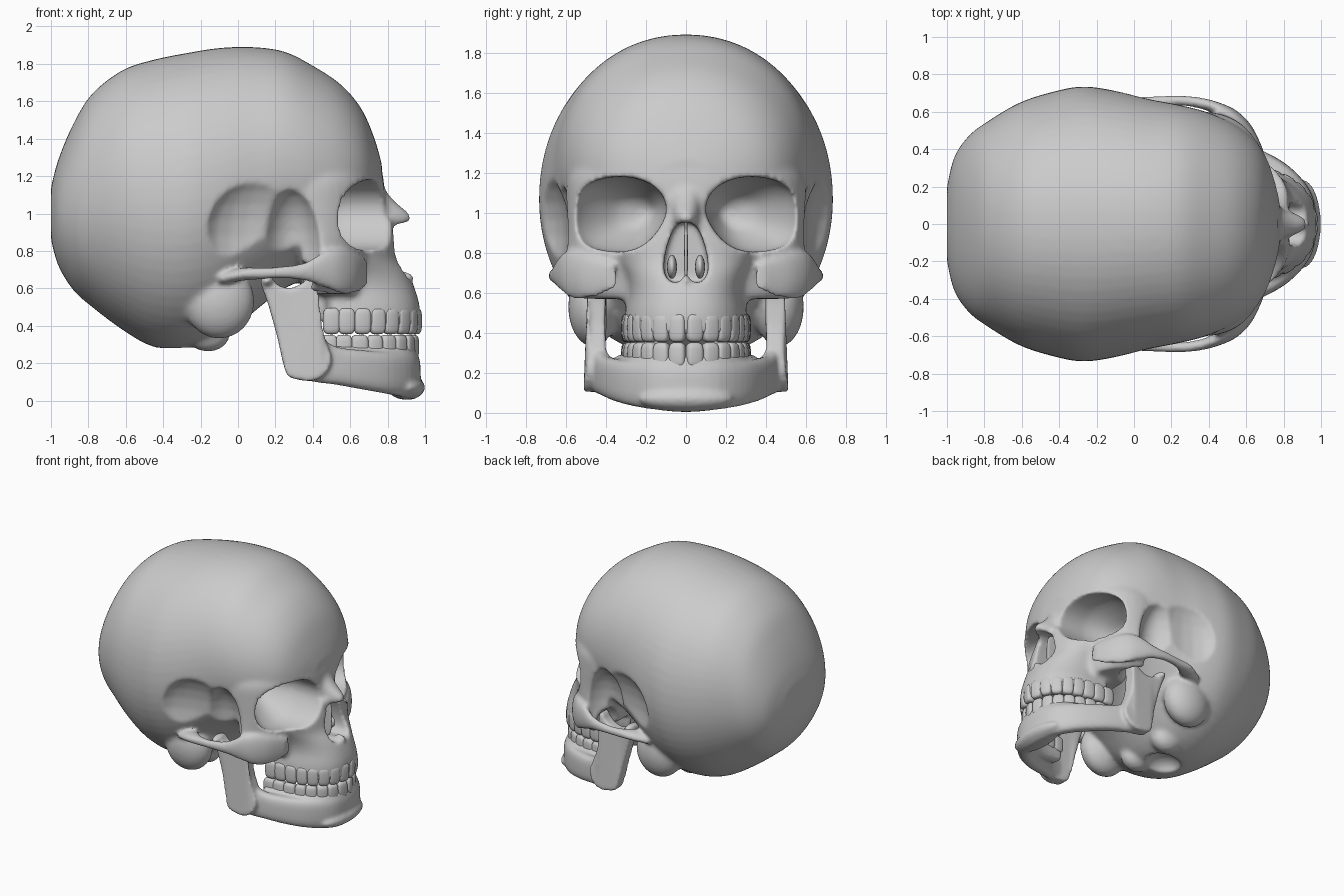
import bpy, bmesh, math
from mathutils import Vector, Matrix

if "Cube" in bpy.data.objects:
    bpy.data.objects.remove(bpy.data.objects["Cube"])

TAU = math.tau


def pw(v, p):
    return math.copysign(abs(v) ** p, v)


def spline(rows, sub=4, closed=False):
    """Catmull-Rom through rows of numbers."""
    n, out = len(rows), []
    get = lambda i: Vector(rows[i % n] if closed else rows[max(0, min(n - 1, i))])
    for i in range(n if closed else n - 1):
        a, b, c, d = (get(i + k) for k in (-1, 0, 1, 2))
        for j in range(sub):
            t = j / sub
            out.append(0.5 * (2 * b + (c - a) * t + (2 * a - 5 * b + 4 * c - d) * t * t
                              + (3 * b - a - 3 * c + d) * t ** 3))
    if not closed:
        out.append(get(n - 1))
    return out


def make(name, bm):
    bmesh.ops.recalc_face_normals(bm, faces=bm.faces)
    me = bpy.data.meshes.new(name)
    bm.to_mesh(me)
    bm.free()
    ob = bpy.data.objects.new(name, me)
    bpy.context.collection.objects.link(ob)
    return ob


def loft(name, rings):
    bm = bmesh.new()
    vs = [[bm.verts.new(p) for p in r] for r in rings]
    n = len(vs[0])
    for a, b in zip(vs, vs[1:]):
        for i in range(n):
            bm.faces.new((a[i], a[(i + 1) % n], b[(i + 1) % n], b[i]))
    caps = [bm.faces.new(vs[0][::-1]), bm.faces.new(vs[-1])]
    bmesh.ops.triangulate(bm, faces=caps)
    return make(name, bm)


def angles(n=48):
    return [(math.cos(TAU * i / n), math.sin(TAU * i / n)) for i in range(n)]


def level_block(name, rows, e=2.2):
    """Stacked horizontal ovals: z, centre x, front depth, back depth, half width."""
    return loft(name, [[(xc + (df if c > 0 else db) * pw(c, 2 / e), hw * pw(s, 2 / e), z)
                        for c, s in angles()] for z, xc, df, db, hw in spline(rows)])


def ball(name, c, r, rot=0.0, p=1.0):
    bm = bmesh.new()
    bmesh.ops.create_uvsphere(bm, u_segments=20, v_segments=12, radius=1)
    m = Matrix.Translation(c) @ Matrix.Rotation(rot, 4, 'Z') @ Matrix.Diagonal((*r, 1))
    for v in bm.verts:
        v.co = m @ Vector([pw(k, p) for k in v.co])
    return make(name, bm)


def pair(name, c, r):
    return [ball(name, (c[0], s * c[1], c[2]), r) for s in (1, -1)]


def wall(name, half, e=3):
    """Upright wall swept round the jaw: x, y, bottom, top, half thickness."""
    pts = spline(half + [(r[0], -r[1], *r[2:]) for r in half[-2::-1]])
    rings = []
    for i, q in enumerate(pts):
        t = pts[min(i + 1, len(pts) - 1)] - pts[max(i - 1, 0)]
        n = Vector((t[1], -t[0])).normalized()
        rings.append([(q[0] + n.x * q[4] * pw(c, 2 / e), q[1] + n.y * q[4] * pw(c, 2 / e),
                       (q[2] + q[3]) / 2 + (q[3] - q[2]) / 2 * pw(s, 2 / e))
                      for c, s in angles(24)])
    return loft(name, rings)


def join(name, obs):
    bm = bmesh.new()
    for o in obs:
        bm.from_mesh(o.data)
        bpy.data.objects.remove(o)
    me = bpy.data.meshes.new(name)
    bm.to_mesh(me)
    bm.free()
    ob = bpy.data.objects.new(name, me)
    bpy.context.collection.objects.link(ob)
    return ob


def bake(ob):
    bpy.context.view_layer.update()
    dg = bpy.context.evaluated_depsgraph_get()
    me = bpy.data.meshes.new_from_object(ob.evaluated_get(dg))
    ob.modifiers.clear()
    ob.data = me


def fuse(ob, size, smooth=0):
    m = ob.modifiers.new("fuse", 'REMESH')
    m.mode, m.voxel_size = 'VOXEL', size
    if smooth:
        s = ob.modifiers.new("soften", 'SMOOTH')
        s.factor, s.iterations = 0.5, smooth
    bake(ob)


# Braincase: x, bottom, top, half width
case = [(-1, .86, 1.14, .2), (-.96, .72, 1.29, .36), (-.88, .59, 1.48, .475),
        (-.78, .5, 1.64, .55), (-.62, .38, 1.765, .645), (-.46, .29, 1.82, .7),
        (-.28, .27, 1.857, .735), (-.1, .32, 1.885, .712), (.08, .47, 1.89, .668),
        (.25, .6, 1.865, .635), (.4, .66, 1.79, .595), (.55, .72, 1.69, .525),
        (.66, .82, 1.56, .43), (.73, .95, 1.4, .3), (.77, 1.08, 1.26, .14)]
parts = [loft("braincase", [[(x, hw * pw(c, .96), (zb + zt) / 2 + (zt - zb) / 2 * pw(s, .96 if s > 0 else 1))
                             for c, s in angles(64)] for x, zb, zt, hw in spline(case)])]

# Upper face, upper jaw and nose bridge
parts.append(level_block("upper_face", [
    (.57, .40, .27, .03, .54), (.61, .38, .30, .03, .60), (.70, .37, .33, .03, .625),
    (.80, .36, .38, .03, .61), (.92, .36, .42, .03, .60), (1.05, .36, .425, .03, .60),
    (1.17, .36, .42, .03, .595), (1.24, .36, .40, .03, .55), (1.32, .34, .36, .03, .42)]))
parts.append(level_block("upper_jaw", [
    (.39, .52, .452, .06, .31), (.5, .52, .452, .06, .305), (.6, .52, .425, .08, .29),
    (.68, .5, .41, .1, .31), (.76, .48, .38, .1, .36), (.86, .46, .38, .1, .4),
    (.97, .46, .37, .1, .3)], 2.4))
parts.append(level_block("nose_bridge", [
    (.935, .7, .195, .1, .08), (.97, .7, .23, .1, .08), (1.01, .7, .205, .1, .08),
    (1.06, .7, .145, .1, .085), (1.12, .7, .09, .1, .1)], 2.0))

# Skull base lumps
parts += pair("mastoid", (-.1, .465, .53), (.19, .125, .2))
parts += pair("condyle", (-.16, .17, .36), (.12, .09, .1))
parts += pair("pterygoid", (.42, .15, .56), (.05, .03, .15))
skull = join("skull", parts)
fuse(skull, .018)

# Cutters: eye sockets, nose opening, temple hollows, palate, base opening
socket = spline([(.10, 1.0), (.12, 1.09), (.2, 1.155), (.32, 1.18), (.45, 1.16), (.53, 1.1),
                 (.562, 1.0), (.55, .9), (.48, .83), (.34, .805), (.23, .83), (.15, .9)], 4, True)
cuts = []
for sd in (1, -1):
    cuts.append(loft("socket_cut", [[(x, sd * (.2 + (y - .2) * k), 1 + (z - 1) * k) for y, z in socket]
                                    for x, k in spline([(1, 1), (.62, 1), (.54, .96), (.47, .82),
                                                        (.4, .62), (.34, .4), (.31, .15)])]))
pear = [(.06, .65), (.1, .68), (.11, .74), (.095, .83), (.065, .91), (.035, .945)]
pear = [(0, .66)] + pear + [(0, .955)] + [(-y, z) for y, z in pear[::-1]]
cuts.append(loft("nose_cut", [[(x, y, z) for y, z in spline(pear, 4, True)] for x in (1.1, .6)]))
cuts += pair("temple_cut", (.29, .66, .82), (.16, .19, .32))
cuts += pair("temple_slope_cut", (.15, .75, .88), (.33, .17, .34))
cuts += pair("cheek_cut", (.35, .45, .55), (.14, .12, .19))
cuts.append(ball("palate_cut", (.7, 0, .4), (.2, .2, .09)))
cuts.append(ball("base_cut", (-.27, 0, .26), (.14, .12, .1)))
cutter = join("cutter", cuts)
cutter.hide_render = True
fuse(cutter, .015)
b = skull.modifiers.new("cut", 'BOOLEAN')
b.operation, b.solver, b.object = 'DIFFERENCE', 'EXACT', cutter
bake(skull)
bpy.data.objects.remove(cutter)

# Cheek arches and nasal spine: x, y, z, half thickness, half height
arch = [(-.1, .57, .65, .05, .03), (.02, .61, .675, .068, .035), (.12, .648, .68, .036, .032),
        (.24, .66, .685, .028, .033), (.36, .645, .69, .03, .05), (.46, .612, .7, .036, .095),
        (.55, .56, .69, .045, .12), (.63, .475, .68, .048, .105), (.69, .37, .68, .03, .07)]
extra = [loft("arch", [[(x, sd * (y + ry * c), z + rz * s) for c, s in angles(20)]
                       for x, y, z, ry, rz in spline(arch)]) for sd in (1, -1)]
extra.append(ball("nasal_spine", (.89, 0, .655), (.05, .025, .035)))
skull = join("skull", [skull] + extra)
skull.name = "skull"
fuse(skull, .013, 8)

# Nasal septum and turbinates
septum = ball("nasal_septum", (.7, 0, .8), (.12, .009, .16), 0, .5)
turbinates = join("turbinates", pair("turbinate", (.71, .07, .73), (.09, .025, .06)))

# Lower jaw: body, tooth ridge, chin and rami
jaw = [wall("jaw_body", [(.27, .465, .13, .42, .035), (.4, .44, .1, .36, .04), (.52, .405, .085, .29, .047),
                         (.66, .35, .06, .27, .05), (.8, .265, .035, .26, .052), (.9, .145, .015, .26, .052),
                         (.925, 0, .005, .26, .052)])]
jaw.append(wall("tooth_ridge", [(.46, .32, .16, .29, .05), (.65, .285, .12, .29, .04), (.8, .23, .1, .29, .045),
                                (.89, .135, .1, .29, .048), (.918, 0, .1, .29, .048)]))
jaw.append(ball("chin", (.9, 0, .07), (.1, .24, .066)))
ramus = [(.25, .17), (.29, .12), (.42, .11), (.5, .2), (.47, .32), (.435, .42), (.42, .56), (.43, .66),
         (.4, .7), (.36, .64), (.28, .6), (.21, .62), (.17, .66), (.12, .64), (.16, .52), (.21, .34)]
for sd in (1, -1):
    jaw.append(loft("ramus", [[(x, sd * (.443 + .12 * max(0, .3 - z) + d), z)
                               for x, z in spline(ramus, 3, True)] for d in (-.046, .046)]))
    jaw.append(ball("jaw_condyle", (.155, sd * .46, .64), (.035, .07, .03)))
jaw = join("lower_jaw", jaw)
fuse(jaw, .012, 6)

# Teeth along both arches
row = [(.945, .042), (.92, .12), (.875, .18), (.815, .225), (.745, .255), (.665, .275), (.58, .285), (.5, .29)]
for name, dx, z, h in (("upper_teeth", 0, .425, .071), ("lower_teeth", -.015, .288, .064)):
    teeth = []
    for i, (x, y) in enumerate(row):
        a, c = row[max(i - 1, 0)], row[min(i + 1, 7)]
        rot = math.atan2(c[1] - a[1], c[0] - a[0])
        w = .043 if i < 5 else .047
        for sd in (1, -1):
            teeth.append(ball("tooth", (x + dx, sd * y, z), (w, .034, h), sd * rot, .55))
    join(name, teeth)

for ob in bpy.context.scene.objects:
    for f in ob.data.polygons:
        f.use_smooth = True
